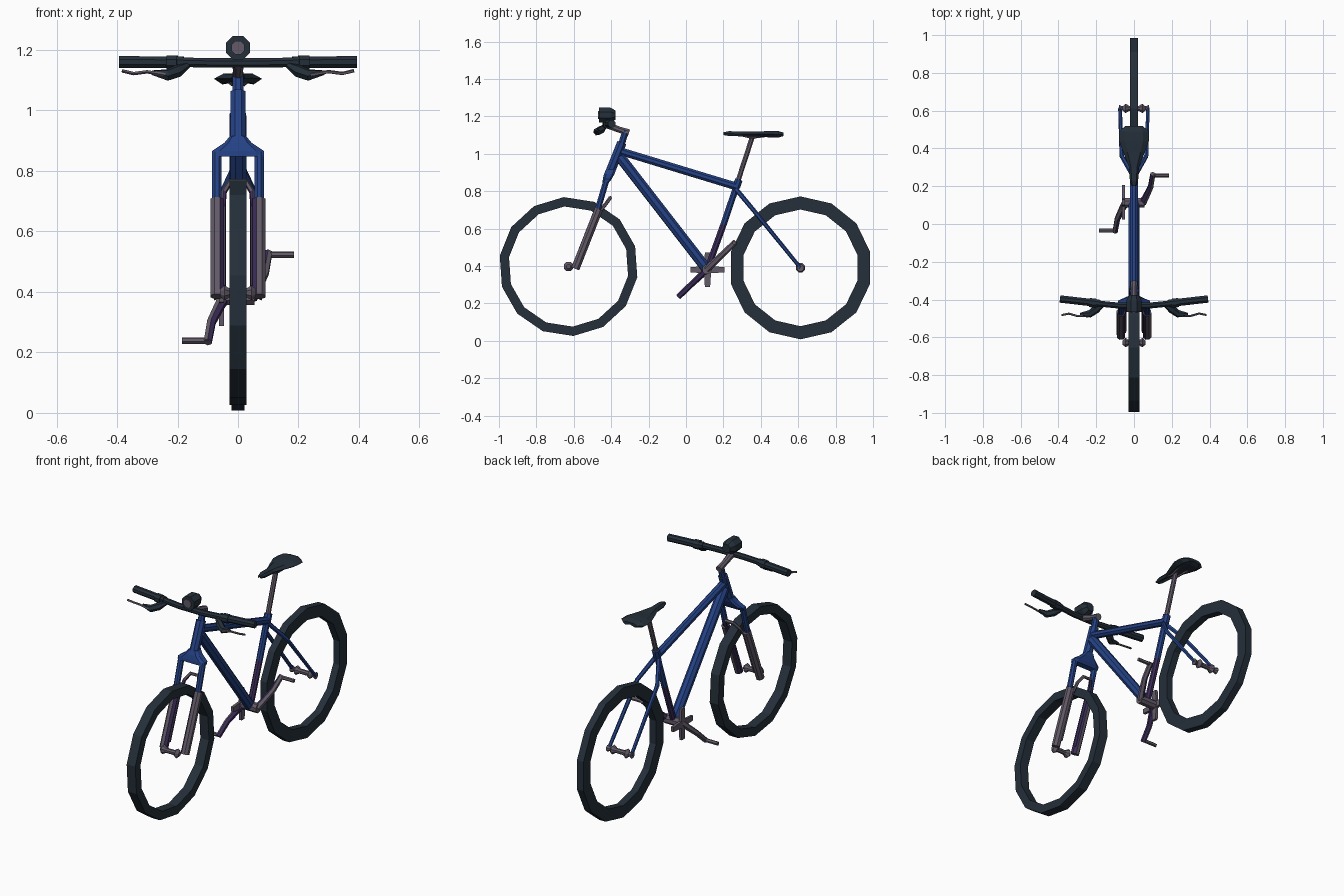
import bpy, bmesh, math
from mathutils import Vector, Matrix

if "Cube" in bpy.data.objects:
    bpy.data.objects.remove(bpy.data.objects["Cube"])


def material(name, rgb):
    m = bpy.data.materials.new(name)
    m.diffuse_color = (*rgb, 1)
    m.use_nodes = True
    m.node_tree.nodes["Principled BSDF"].inputs["Base Color"].default_value = m.diffuse_color
    return m


RUBBER = material("dark_rubber", (0.018, 0.029, 0.042))
BLUE = material("frame_blue", (0.018, 0.055, 0.24))
METAL = material("warm_grey_metal", (0.125, 0.105, 0.14))
PURPLE = material("dark_purple", (0.045, 0.026, 0.10))


def finish(name, bm, mats):
    bmesh.ops.recalc_face_normals(bm, faces=bm.faces)
    me = bpy.data.meshes.new(name)
    bm.to_mesh(me)
    bm.free()
    for m in mats:
        me.materials.append(m)
    ob = bpy.data.objects.new(name, me)
    bpy.context.collection.objects.link(ob)
    return ob


def loft(name, rings, mats, closed=False):
    """Skin a list of equal-length point rings."""
    bm = bmesh.new()
    vs = [[bm.verts.new(p) for p in r] for r in rings]
    n = len(vs[0])
    pairs = list(zip(vs, vs[1:]))
    if closed:
        pairs.append((vs[-1], vs[0]))
    for a, b in pairs:
        for i in range(n):
            j = (i + 1) % n
            bm.faces.new((a[i], a[j], b[j], b[i]))
    if not closed:
        bm.faces.new(vs[0])
        bm.faces.new(vs[-1])
    return finish(name, bm, mats)


def tube(name, pts, radii, mat, sides=8):
    """Tube along a path, one radius or one radius per point."""
    pts = [Vector(p) for p in pts]
    if not isinstance(radii, (list, tuple)):
        radii = [radii] * len(pts)
    last = len(pts) - 1
    tans = [(pts[min(i + 1, last)] - pts[max(i - 1, 0)]).normalized() for i in range(last + 1)]
    u = tans[0].orthogonal().normalized()
    u = Matrix.Rotation(math.pi / sides, 3, tans[0]) @ u
    rings = []
    for i, (p, t, r) in enumerate(zip(pts, tans, radii)):
        if i:
            u = tans[i - 1].rotation_difference(t) @ u
        v = t.cross(u)
        rings.append([p + r * (math.cos(a) * u + math.sin(a) * v)
                      for a in (2 * math.pi * k / sides for k in range(sides))])
    return loft(name, rings, [mat])


def pair(name, pts, radii, mat, sides=8):
    """Left and right copies of a tube."""
    return [tube(f"{side}_{name}", [(s * x, y, z) for x, y, z in pts], radii, mat, sides)
            for side, s in (("right", 1), ("left", -1))]


def purple_inside(ob):
    """Paint the faces that look towards the middle of the bicycle."""
    ob.data.materials.append(PURPLE)
    for f in ob.data.polygons:
        if f.normal.x * f.center.x < 0 and abs(f.normal.x) > 0.3:
            f.material_index = 1


def tyre(name, y, z, outer, inner, half, phase):
    section = [(-half, outer), (half, outer), (half, inner), (-half, inner)]
    rings = []
    for k in range(14):
        a = 2 * math.pi * k / 14 + phase
        rings.append([(x, y + r * math.sin(a), z + r * math.cos(a)) for x, r in section])
    return loft(name, rings, [RUBBER], closed=True)


# Wheels and hubs
tyre("front_tyre", -0.628, 0.397, 0.372, 0.322, 0.028, math.radians(-4))
tyre("rear_tyre", 0.612, 0.39, 0.382, 0.312, 0.021, 0)
tube("front_hub", [(x, -0.628, 0.397) for x in (-0.06, -0.045, -0.025, 0.025, 0.045, 0.06)],
     [0.012, 0.027, 0.014, 0.014, 0.027, 0.012], METAL)
tube("rear_hub", [(x, 0.612, 0.39) for x in (-0.08, -0.06, -0.045, -0.025, 0.025, 0.045, 0.06, 0.08)],
     [0.02, 0.012, 0.027, 0.014, 0.014, 0.027, 0.012, 0.02], METAL)

# Main frame
tube("head_tube", [(0, -0.343, 1.06), (0, -0.405, 0.905)], 0.027, BLUE)
tube("steerer_tube", [(0, -0.322, 1.125), (0, -0.345, 1.05)], 0.019, BLUE)
tube("top_tube", [(0, -0.355, 1.015), (0, 0.27, 0.825)], 0.022, BLUE)
tube("down_tube", [(0, -0.355, 0.985), (0, 0.11, 0.385)], 0.029, BLUE)
tube("upper_seat_tube", [(0, 0.278, 0.85), (0, 0.20, 0.62)], 0.018, BLUE)
tube("lower_seat_tube", [(0, 0.20, 0.62), (0, 0.115, 0.385)], 0.018, PURPLE)
pair("seat_stay", [(0.012, 0.268, 0.81), (0.065, 0.36, 0.70), (0.074, 0.612, 0.39)],
     [0.013, 0.012, 0.010], BLUE, 6)

# Suspension fork
rings = []
for z, w, d in ((0.915, 0.027, 0.027), (0.893, 0.045, 0.028), (0.866, 0.086, 0.024), (0.848, 0.086, 0.018)):
    y = -0.405 + (z - 0.905) * 0.4
    rings.append([(-w, y - d * 0.6, z), (-w * 0.7, y - d, z), (w * 0.7, y - d, z), (w, y - d * 0.6, z),
                  (w, y + d * 0.6, z), (w * 0.7, y + d, z), (-w * 0.7, y + d, z), (-w, y + d * 0.6, z)])
loft("fork_crown", rings, [BLUE])
pair("upper_fork_leg", [(0.07, -0.425, 0.86), (0.07, -0.475, 0.69)], 0.017, BLUE)
for leg in pair("lower_fork_leg", [(0.069, -0.466, 0.705), (0.069, -0.592, 0.385)], 0.024, METAL):
    purple_inside(leg)
arch = tube("fork_arch", [(-0.05, -0.57, 0.42), (-0.05, -0.47, 0.68), (-0.047, -0.43, 0.73), (-0.025, -0.405, 0.765),
                          (0.025, -0.405, 0.765), (0.047, -0.43, 0.73), (0.05, -0.47, 0.68), (0.05, -0.57, 0.42)],
            0.010, METAL, 6)
purple_inside(arch)

# Seat post and saddle
tube("seat_post", [(0, 0.27, 0.83), (0, 0.358, 1.10)], 0.014, METAL)
tube("seat_clamp", [(0, 0.268, 0.82), (0, 0.283, 0.862)], 0.022, BLUE)
pair("saddle_rail", [(0.012, 0.29, 1.10), (0.018, 0.35, 1.085), (0.03, 0.43, 1.095)], 0.006, METAL, 5)
rings = []
for y, w, top, bottom in ((0.20, 0.012, 1.115, 1.100), (0.23, 0.022, 1.121, 1.095), (0.30, 0.026, 1.118, 1.093),
                          (0.38, 0.057, 1.118, 1.092), (0.44, 0.079, 1.122, 1.088), (0.49, 0.079, 1.122, 1.086),
                          (0.52, 0.045, 1.114, 1.094)):
    mid = 0.5 * (top + bottom)
    rings.append([(-w, y, mid), (-0.6 * w, y, top), (0.6 * w, y, top), (w, y, mid),
                  (0.65 * w, y, bottom), (0, y, bottom + 0.008), (-0.65 * w, y, bottom)])
loft("saddle", rings, [RUBBER])

# Handlebar, grips and stem
tube("handlebar", [(-0.22, -0.418, 1.16), (-0.08, -0.432, 1.157), (0.08, -0.432, 1.157), (0.22, -0.418, 1.16)],
     0.017, RUBBER)
pair("grip", [(0.18, -0.421, 1.159), (0.392, -0.397, 1.16)], 0.021, RUBBER)
tube("stem", [(0, -0.305, 1.112), (0, -0.36, 1.13), (0, -0.428, 1.157)], [0.02, 0.017, 0.021], METAL)

# Brake levers
pair("brake_body", [(0.165, -0.43, 1.15), (0.20, -0.452, 1.13), (0.235, -0.476, 1.117), (0.285, -0.478, 1.125)],
     [0.010, 0.021, 0.020, 0.008], RUBBER, 6)
pair("brake_clamp", [(0.20, -0.42, 1.158), (0.235, -0.416, 1.158)], 0.026, RUBBER)
pair("brake_lever", [(0.24, -0.488, 1.118), (0.30, -0.487, 1.128), (0.345, -0.474, 1.122), (0.383, -0.482, 1.131)],
     0.006, METAL, 5)

# Headlight with lens
tube("headlight", [(0, -0.466, 1.207), (0, -0.405, 1.207), (0, -0.376, 1.207)], [0.043, 0.043, 0.026], RUBBER)
tube("headlight_lens", [(0, -0.471, 1.207), (0, -0.463, 1.207)], 0.024, METAL)
tube("headlight_mount", [(0, -0.425, 1.15), (0, -0.425, 1.19)], 0.018, RUBBER)

# Crankset
tube("bottom_bracket", [(-0.06, 0.112, 0.382), (0.055, 0.112, 0.382)], 0.027, METAL)
for name, s in (("right_crank", 1), ("left_crank", -1)):
    path = [(0.045, 0.0, 0.0), (0.062, 0.03, 0.03), (0.088, 0.085, 0.082), (0.1, 0.153, 0.148)]
    crank = tube(name, [(s * x, 0.112 + s * y, 0.382 + s * z) for x, y, z in path],
                 [0.021, 0.018, 0.016, 0.015], METAL, 6)
    purple_inside(crank)
    tube(name.replace("crank", "pedal_spindle"),
         [(s * 0.095, 0.112 + s * 0.146, 0.381 + s * 0.142), (s * 0.185, 0.112 + s * 0.146, 0.381 + s * 0.142)],
         0.011, METAL, 6)

# Four-armed chainring spider
for i, (dy, dz) in enumerate(((0, 1), (1, 0), (0, -1), (-1, 0))):
    ring = lambda r, w: [(x, 0.115 + r * dy + k * w * dz, 0.38 + r * dz - k * w * dy)
                         for x, k in ((-0.063, -1), (-0.063, 1), (-0.047, 1), (-0.047, -1))]
    loft(f"spider_arm_{i + 1}", [ring(0, 0.020), ring(0.092, 0.014)], [METAL])
